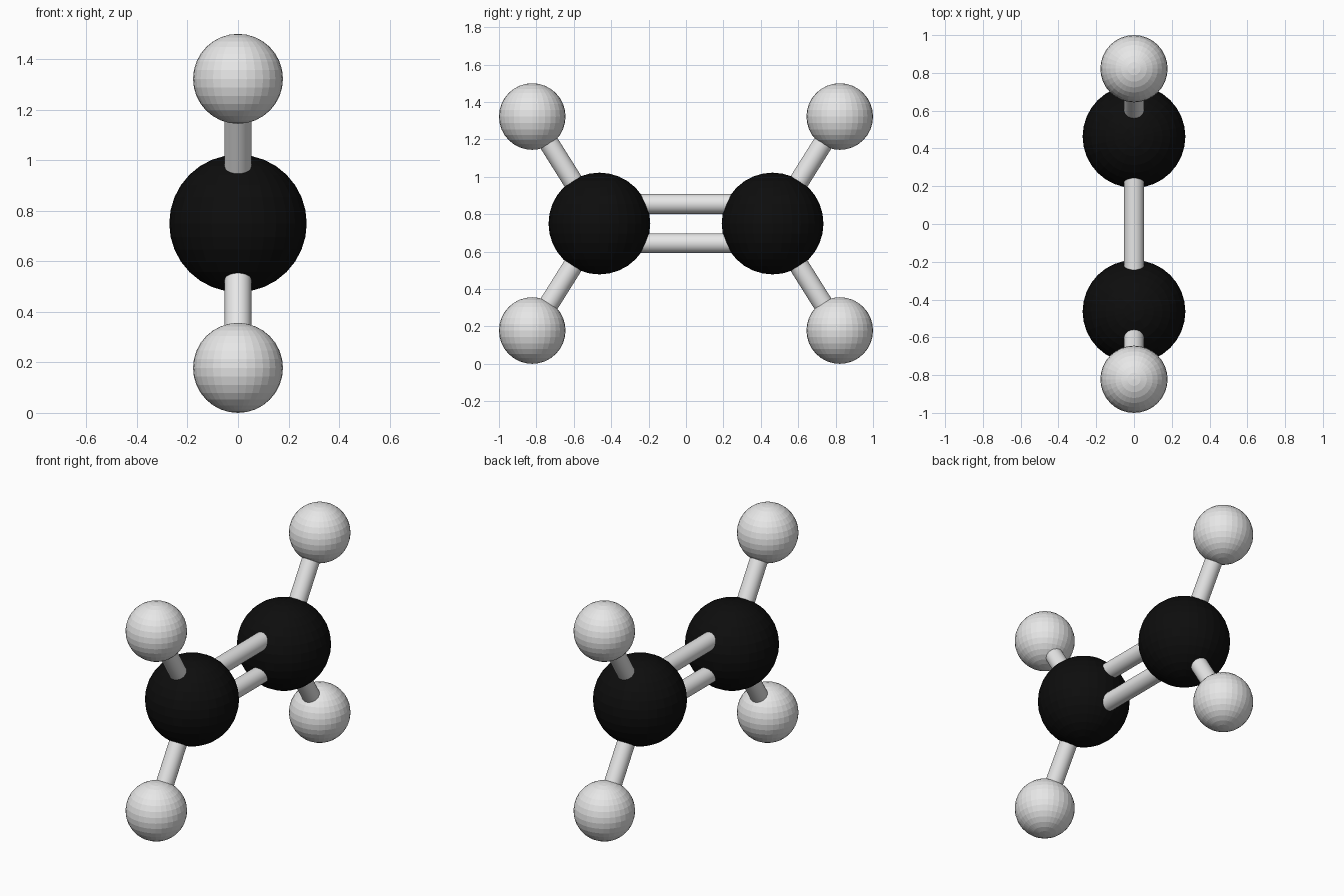
import bpy
from mathutils import Vector

if "Cube" in bpy.data.objects:
    bpy.data.objects.remove(bpy.data.objects["Cube"])


def material(name, value):
    m = bpy.data.materials.new(name)
    m.diffuse_color = (value, value, value, 1)
    m.use_nodes = True
    m.node_tree.nodes["Principled BSDF"].inputs["Base Color"].default_value = m.diffuse_color
    return m


BLACK = material("black", 0.004)
WHITE = material("light grey", 0.8)
MID_Z = 0.75


def ball(name, centre, radius, mat):
    bpy.ops.mesh.primitive_uv_sphere_add(segments=32, ring_count=16, radius=radius, location=centre)
    ob = bpy.context.object
    ob.name = name
    ob.data.materials.append(mat)


def rod(name, a, b, radius=0.053):
    a, b = Vector(a), Vector(b)
    d = b - a
    bpy.ops.mesh.primitive_cylinder_add(vertices=32, radius=radius, depth=d.length, location=(a + b) / 2)
    ob = bpy.context.object
    ob.name = name
    ob.rotation_euler = d.to_track_quat('Z', 'Y').to_euler()
    ob.data.materials.append(WHITE)
    bpy.ops.object.shade_smooth_by_angle()


for sy, side in ((-1, "front"), (1, "back")):
    # Large black atom at each end
    core = (0, sy * 0.463, MID_Z)
    ball(side + "_carbon_ball", core, 0.272, BLACK)
    # Two small pale atoms with their rods
    for sz, level in ((-1, "lower"), (1, "upper")):
        tip = (0, sy * 0.822, MID_Z + sz * 0.572)
        ball(f"{side}_{level}_hydrogen_ball", tip, 0.178, WHITE)
        rod(f"{side}_{level}_rod", core, tip)

# Double rods between the black atoms
for sz, level in ((-1, "lower"), (1, "upper")):
    z = MID_Z + sz * 0.105
    rod(level + "_double_rod", (0, -0.463, z), (0, 0.463, z))
